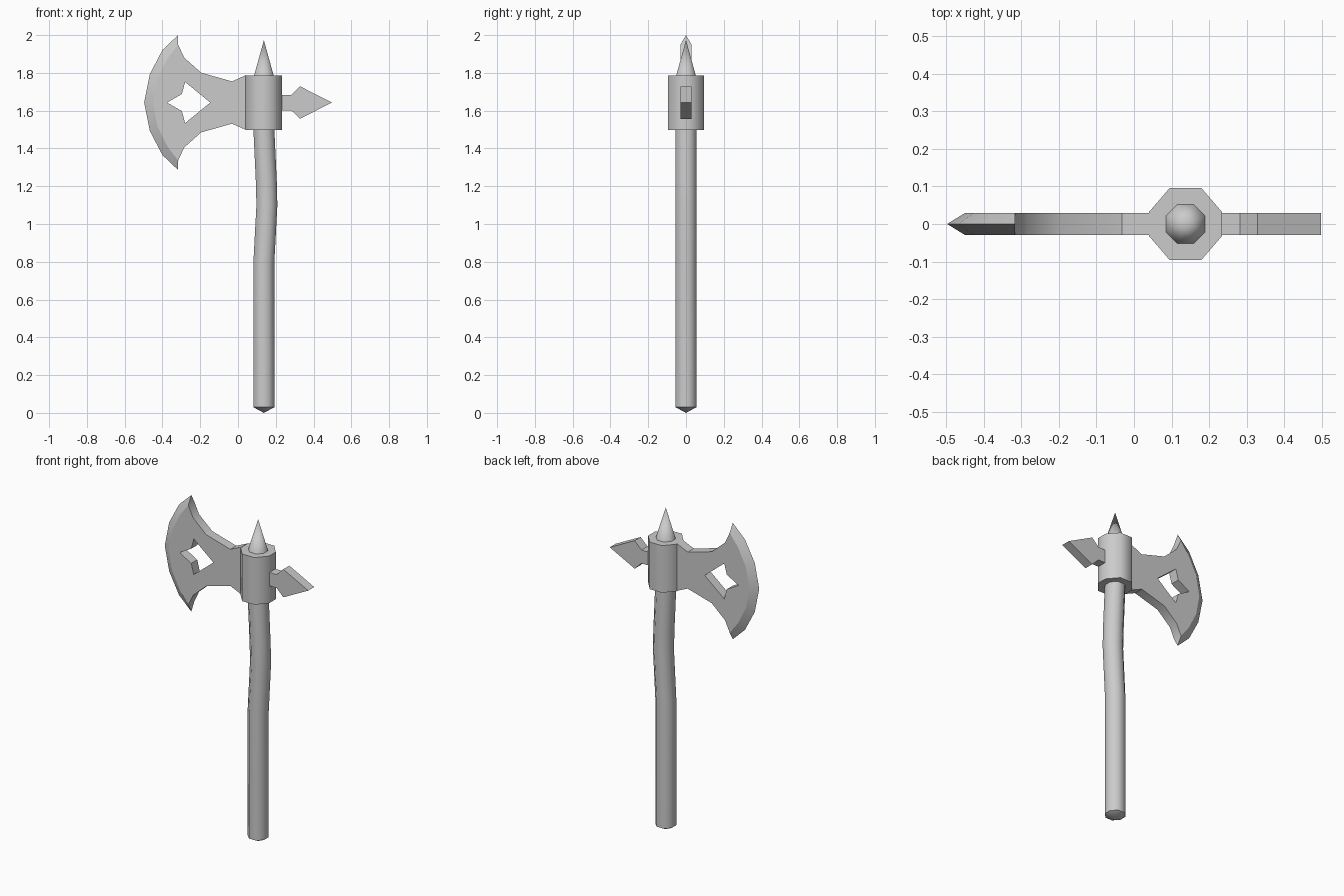
import bpy, bmesh, math

if "Cube" in bpy.data.objects:
    bpy.data.objects.remove(bpy.data.objects["Cube"])

CX, CZ, T = 0.137, 1.643, 0.029   # shaft axis, head centre height, half thickness


def finish(name, bm, angle):
    bmesh.ops.remove_doubles(bm, verts=bm.verts, dist=1e-4)
    bmesh.ops.recalc_face_normals(bm, faces=bm.faces)
    me = bpy.data.meshes.new(name)
    bm.to_mesh(me)
    bm.free()
    ob = bpy.data.objects.new(name, me)
    bpy.context.collection.objects.link(ob)
    bpy.ops.object.select_all(action='DESELECT')
    ob.select_set(True)
    bpy.context.view_layer.objects.active = ob
    bpy.ops.object.shade_smooth_by_angle(angle=math.radians(angle))
    return ob


def loft(name, rings, section, angle):
    """Skin scaled copies of a section; rings are (centre x, z, scale), scale 0 = point."""
    bm = bmesh.new()
    loops = [[bm.verts.new((cx + s * x, s * y, z)) for x, y in section] if s
             else [bm.verts.new((cx, 0, z))] for cx, z, s in rings]
    n = len(section)
    for a, b in zip(loops, loops[1:]):
        for i in range(n):
            j = (i + 1) % n
            if len(a) == 1:
                bm.faces.new((a[0], b[j], b[i]))
            elif len(b) == 1:
                bm.faces.new((a[i], a[j], b[0]))
            else:
                bm.faces.new((a[i], a[j], b[j], b[i]))
    for end in (loops[0], loops[-1]):
        if len(end) > 1:
            bm.faces.new(end)
    return finish(name, bm, angle)


def plate(bm, pts, sign, open_edges=()):
    """Extrude an outline (x, height from centre) through the thickness."""
    front, back = [[bm.verts.new((x, y, CZ + sign * h)) for x, h in pts] for y in (-T, T)]
    bm.faces.new(front)
    bm.faces.new(back)
    for i in range(len(pts)):
        if i not in open_edges:
            j = (i + 1) % len(pts)
            bm.faces.new((front[i], front[j], back[j], back[i]))
    return front, back


octagon = [(math.cos(math.radians(22.5 + 45 * i)), math.sin(math.radians(22.5 + 45 * i)))
           for i in range(8)]

# Shaft with a slight bend and shallow pointed butt
loft("shaft", [(CX, 0, 0), (CX, 0.03, 0.06), (CX, 0.8, 0.06), (0.153, 1.1, 0.06),
               (0.15, 1.22, 0.06), (CX, 1.5, 0.06)], octagon, 50)

# Top spike
loft("top_spike", [(CX, 1.78, 0.058), (CX, 1.973, 0)], octagon, 50)

# Collar
collar = [(0.097, 0.032), (0.042, 0.096), (-0.042, 0.096), (-0.097, 0.032),
          (-0.097, -0.032), (-0.042, -0.096), (0.042, -0.096), (0.097, -0.032)]
loft("collar", [(CX, 1.497, 1), (CX, 1.786, 1)], collar, 55)

# Axe blade: upper half with half the cut-out, mirrored downward
inner = [(-0.45, 0), (-0.427, 0.125), (-0.373, 0.233), (-0.317, 0.307)]   # bevel start
outer = [(-0.497, 0), (-0.467, 0.15), (-0.4, 0.278), (-0.317, 0.357)]     # cutting edge
rear = [(-0.285, 0.238), (-0.195, 0.158), (-0.032, 0.112), (0.042, 0.145), (0.042, 0)]
hole = [(-0.147, 0), (-0.28, 0.109), (-0.297, 0.045), (-0.376, 0)]
half = inner + rear + hole
bm = bmesh.new()
for sign in (1, -1):
    sides = plate(bm, half, sign, {0, 1, 2, 8, len(half) - 1})
    edge = [bm.verts.new((x, 0, CZ + sign * h)) for x, h in outer]
    for side in sides:
        for i in range(3):
            bm.faces.new((side[i], side[i + 1], edge[i + 1], edge[i]))
    bm.faces.new((sides[0][3], sides[1][3], edge[3]))
finish("axe_blade", bm, 30)

# Rear pick with arrow head
bm = bmesh.new()
plate(bm, [(0.23, 0.041), (0.282, 0.041), (0.328, 0.086), (0.497, 0),
           (0.328, -0.086), (0.282, -0.041), (0.23, -0.041)], 1)
finish("rear_pick", bm, 30)
